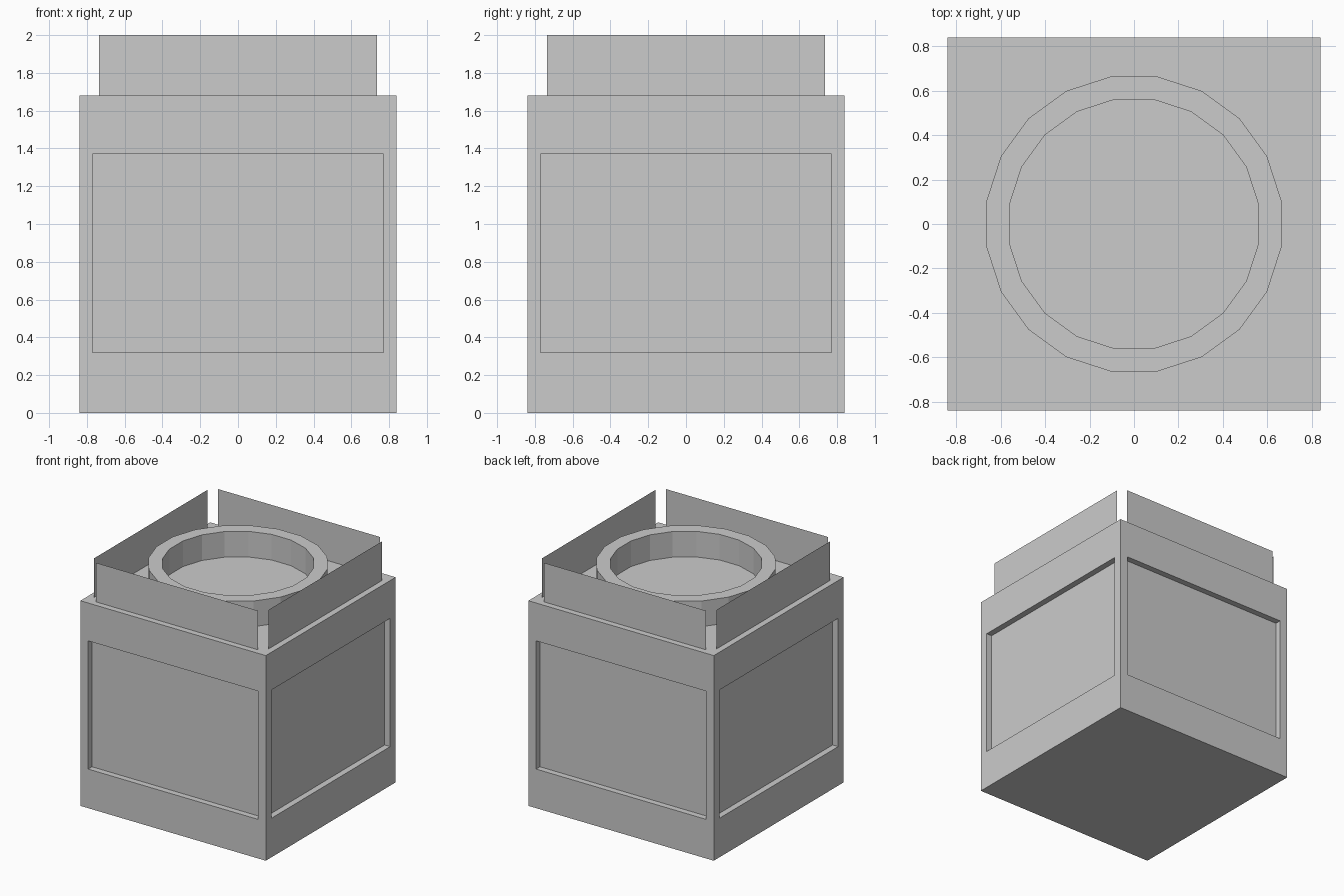
import bpy, bmesh
from math import radians, tau, cos, sin
from mathutils import Matrix, Vector

if "Cube" in bpy.data.objects:
    bpy.data.objects.remove(bpy.data.objects["Cube"])

HALF, TOP = 0.84, 1.68           # body half width and height
PANEL_Z = (0.32, 1.37)           # recessed panel bottom and top
RING_TOP, RIM_TOP = 1.89, 2.0


def make_object(name, bm):
    mesh = bpy.data.meshes.new(name)
    bm.to_mesh(mesh)
    bm.free()
    obj = bpy.data.objects.new(name, mesh)
    bpy.context.collection.objects.link(obj)
    return obj


# Body: a cube with a recessed panel in each of its four sides
bm = bmesh.new()
bmesh.ops.create_cube(bm, size=2 * HALF, matrix=Matrix.Translation((0, 0, TOP / 2)))
bm.normal_update()
sides = [f for f in bm.faces if abs(f.normal.z) < 0.5]
for face in sides:
    bmesh.ops.inset_individual(bm, faces=[face], thickness=0.1)
    for v in face.verts:
        v.co.z = PANEL_Z[0] if v.co.z < TOP / 2 else PANEL_Z[1]
    inward = -0.05 * face.normal
    panel = bmesh.ops.inset_individual(bm, faces=[face], thickness=0.0)
    for v in face.verts:
        v.co += inward
bmesh.ops.recalc_face_normals(bm, faces=bm.faces)
make_object("body", bm)

# Round collar: a 20-sided ring standing on the body
bm = bmesh.new()
a = radians(9)
profile = [(0.672, TOP), (0.672, RING_TOP), (0.567, RING_TOP), (0.567, TOP)]
verts = [bm.verts.new((r * cos(a), r * sin(a), z)) for r, z in profile]
edges = [bm.edges.new(pair) for pair in zip(verts, verts[1:])]
bmesh.ops.spin(bm, geom=verts + edges, cent=(0, 0, 0), axis=(0, 0, 1),
               angle=tau, steps=20)
bmesh.ops.remove_doubles(bm, verts=bm.verts, dist=0.001)
bmesh.ops.recalc_face_normals(bm, faces=bm.faces)
make_object("round_collar", bm)

# Rim: four upright sheets with open corners
for i, side in enumerate(("front", "right", "back", "left")):
    bm = bmesh.new()
    turn = Matrix.Rotation(radians(90 * i), 4, "Z")
    corners = [(-0.735, TOP), (0.735, TOP), (0.735, RIM_TOP), (-0.735, RIM_TOP)]
    bm.faces.new([bm.verts.new(turn @ Vector((x, -0.79, z))) for x, z in corners])
    make_object(side + "_rim_sheet", bm)
